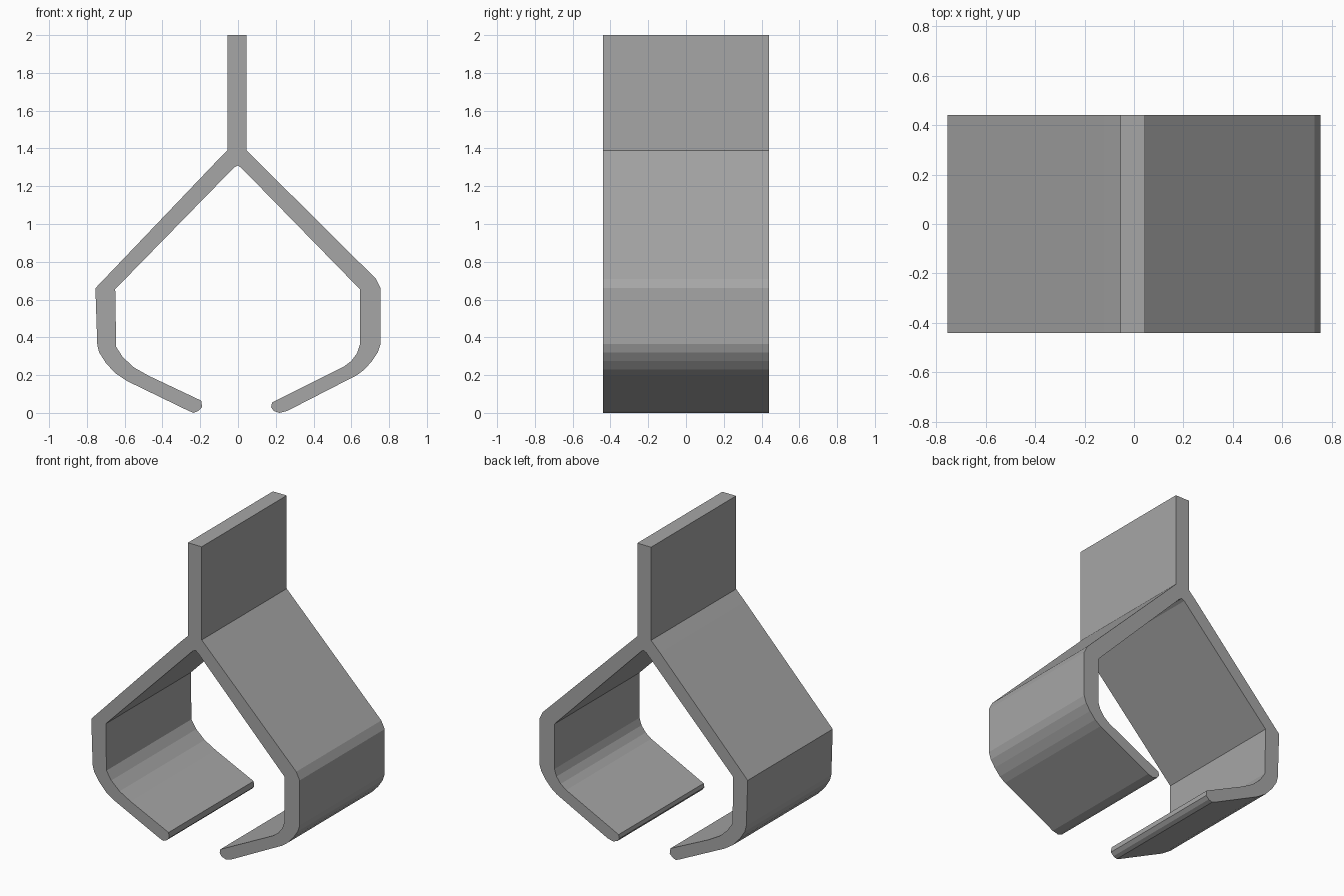
import bpy
import bmesh
from mathutils import Vector

default_cube = bpy.data.objects.get("Cube")
if default_cube:
    bpy.data.objects.remove(default_cube, do_unlink=True)

HALF_DEPTH = 0.44


def make_material(name, colour):
    material = bpy.data.materials.new(name)
    material.use_nodes = True
    material.diffuse_color = colour
    shader = material.node_tree.nodes["Principled BSDF"]
    shader.inputs["Base Color"].default_value = colour
    return material


def extrude_profile(name, outline, half_depth, material):
    """Turn a closed x-z outline into a solid running front to back."""
    mesh = bpy.data.meshes.new(name)
    bm = bmesh.new()
    front_verts = [bm.verts.new((x, -half_depth, z)) for x, z in outline]
    front_face = bm.faces.new(front_verts)
    extruded = bmesh.ops.extrude_face_region(bm, geom=[front_face], use_keep_orig=True)
    back_verts = [item for item in extruded["geom"] if isinstance(item, bmesh.types.BMVert)]
    bmesh.ops.translate(bm, verts=back_verts, vec=Vector((0, half_depth * 2, 0)))
    bmesh.ops.recalc_face_normals(bm, faces=bm.faces[:])
    bm.to_mesh(mesh)
    bm.free()
    mesh.materials.append(material)
    clip = bpy.data.objects.new(name, mesh)
    bpy.context.collection.objects.link(clip)
    return clip


# Upright tab, right and left edges
tab_left_side = [(0.045, 2), (0.045, 1.39)]
tab_right_side = [(-0.055, 1.39), (-0.055, 2)]

# Left arm: outer surface downwards, rounded lip, inner surface upwards
left_outer = [(0.73, 0.71), (0.755, 0.66), (0.755, 0.365), (0.74, 0.32),
              (0.71, 0.275), (0.67, 0.23), (0.63, 0.2)]
left_lip = [(0.26, 0.01), (0.22, 0), (0.19, 0.01), (0.175, 0.03), (0.18, 0.055)]
left_inner = [(0.56, 0.245), (0.6, 0.275), (0.63, 0.315), (0.645, 0.36), (0.645, 0.655)]

# Rounded inner corner under the tab
crotch = [(0.02, 1.295), (0, 1.31), (-0.02, 1.3)]

# Right arm: inner surface downwards, rounded lip, outer surface upwards
right_inner = [(-0.65, 0.655), (-0.645, 0.35), (-0.61, 0.295), (-0.55, 0.24), (-0.47, 0.195)]
right_lip = [(-0.195, 0.065), (-0.19, 0.03), (-0.21, 0.01), (-0.235, 0), (-0.26, 0.01)]
right_outer = [(-0.59, 0.17), (-0.65, 0.21), (-0.7, 0.265), (-0.735, 0.32),
               (-0.745, 0.36), (-0.755, 0.66), (-0.12, 1.325)]

outline = (tab_left_side + left_outer + left_lip + left_inner + crotch
           + right_inner + right_lip + right_outer + tab_right_side)

grey = make_material("mid grey", (0.38, 0.38, 0.38, 1))
extrude_profile("spring_clip", outline, HALF_DEPTH, grey)
